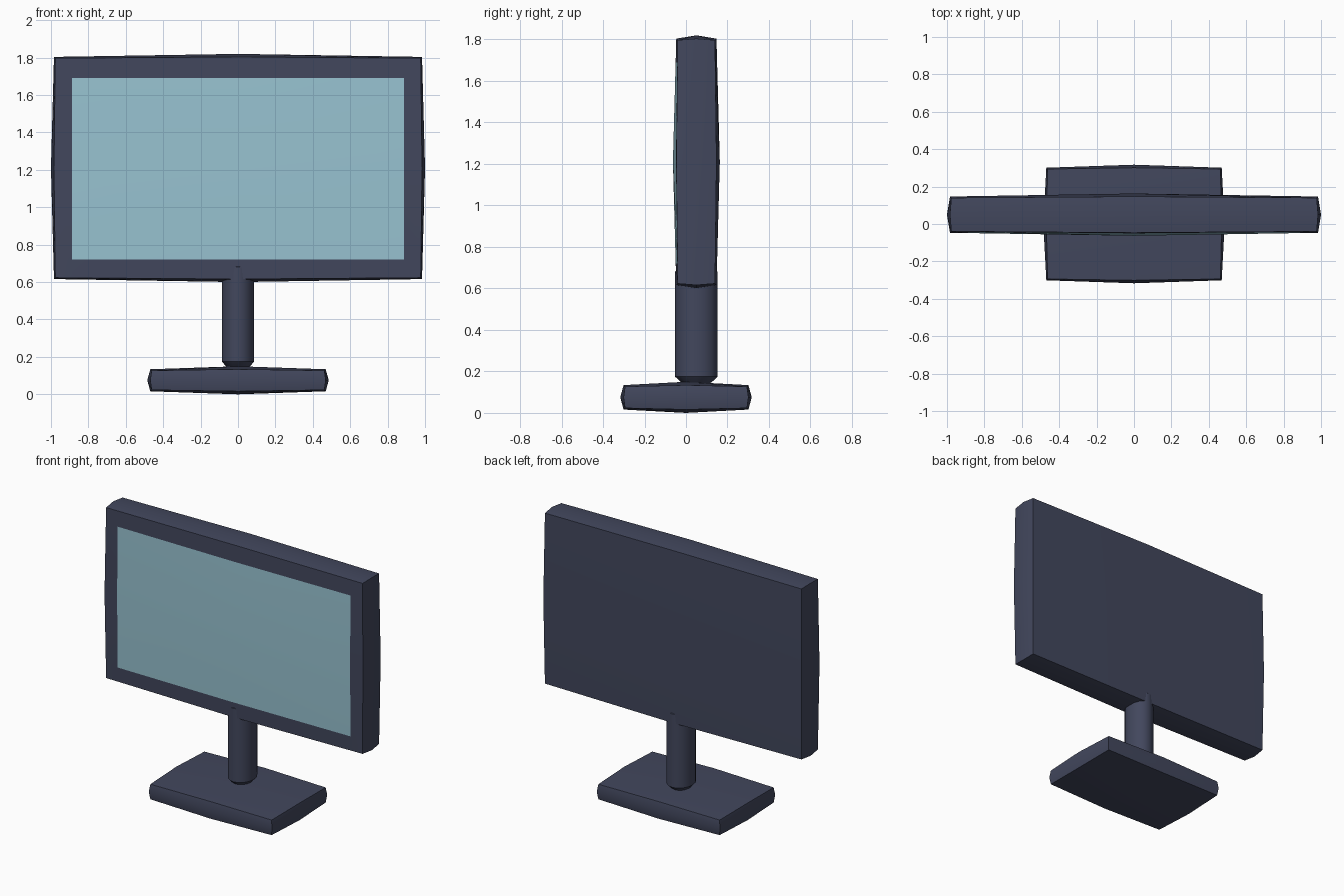
import bpy, bmesh, math
from mathutils import Vector

if "Cube" in bpy.data.objects:
    bpy.data.objects.remove(bpy.data.objects["Cube"])


def material(name, rgb):
    lin = [((c / 255 + 0.055) / 1.055) ** 2.4 for c in rgb]
    m = bpy.data.materials.new(name)
    m.diffuse_color = (*lin, 1)
    m.use_nodes = True
    m.node_tree.nodes["Principled BSDF"].inputs["Base Color"].default_value = m.diffuse_color
    return m


slate = material("dark slate", (66, 71, 93))
glass = material("pale blue", (152, 195, 209))


def finish(bm, name, mats):
    bmesh.ops.recalc_face_normals(bm, faces=bm.faces)
    me = bpy.data.meshes.new(name)
    bm.to_mesh(me)
    bm.free()
    ob = bpy.data.objects.new(name, me)
    bpy.context.collection.objects.link(ob)
    for m in mats:
        me.materials.append(m)
    bpy.ops.object.select_all(action='DESELECT')
    ob.select_set(True)
    bpy.context.view_layer.objects.active = ob
    bpy.ops.object.shade_smooth_by_angle(angle=math.radians(30))
    return ob


def pillow_box(centre, half, r=0.055):
    """Box with two segments per side, each point pulled onto a rounded shell."""
    bm = bmesh.new()
    bmesh.ops.create_cube(bm, size=2)
    bmesh.ops.subdivide_edges(bm, edges=bm.edges[:], cuts=1, use_grid_fill=True)
    for v in bm.verts:
        n = v.co.normalized()
        v.co = Vector([centre[i] + round(v.co[i]) * (half[i] - r) + n[i] * r
                       for i in range(3)])
    bm.normal_update()
    return bm


# Base
finish(pillow_box((0, 0, 0.075), (0.485, 0.317, 0.075)), "base", [slate])

# Neck: oval post with rounded-off ends
bm = bmesh.new()
SIDES = 16
rings = []
for z, s in [(0.13, 0.45), (0.15, 0.74), (0.175, 1), (0.68, 1), (0.705, 0.74), (0.715, 0.45)]:
    rings.append([bm.verts.new((0.0865 * s * math.cos(a), 0.05 + 0.103 * s * math.sin(a), z))
                  for a in (2 * math.pi * i / SIDES for i in range(SIDES))])
for lo, hi in zip(rings, rings[1:]):
    for i in range(SIDES):
        j = (i + 1) % SIDES
        bm.faces.new((lo[i], lo[j], hi[j], hi[i]))
bm.faces.new(rings[0])
bm.faces.new(rings[-1])
finish(bm, "neck", [slate])

# Monitor housing with the screen cut into its front faces
bm = pillow_box((0, 0.05, 1.21), (1.0, 0.113, 0.61))
X, Z0, Z1 = 0.887, 0.72, 1.69
for co, no in [((X, 0, 0), (1, 0, 0)), ((-X, 0, 0), (1, 0, 0)),
               ((0, 0, Z0), (0, 0, 1)), ((0, 0, Z1), (0, 0, 1))]:
    faces = [f for f in bm.faces if f.normal.y < -0.8]
    geom = faces + list({e for f in faces for e in f.edges}) + list({v for f in faces for v in f.verts})
    bmesh.ops.bisect_plane(bm, geom=geom, plane_co=co, plane_no=no)
    bm.normal_update()
for f in bm.faces:
    c = f.calc_center_median()
    if f.normal.y < -0.8 and abs(c.x) < X and Z0 < c.z < Z1:
        f.material_index = 1
finish(bm, "monitor", [slate, glass])
